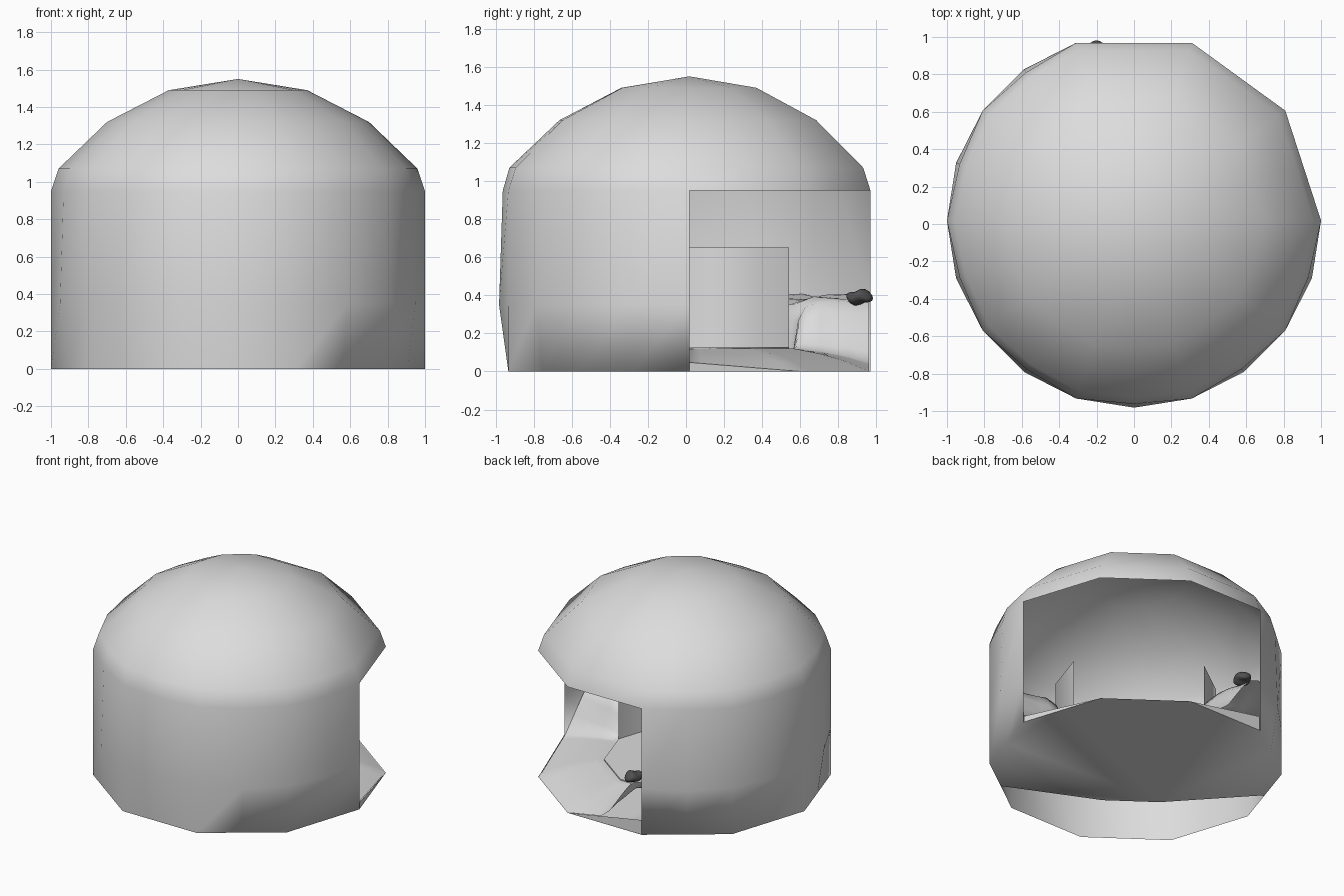
import bpy, bmesh, math

if "Cube" in bpy.data.objects:
    bpy.data.objects.remove(bpy.data.objects["Cube"])

CY = 0.018                      # centre of the round plan along y


def material(name, value):
    m = bpy.data.materials.new(name)
    m.diffuse_color = (value, value, value, 1)
    m.use_nodes = True
    m.node_tree.nodes["Principled BSDF"].inputs["Base Color"].default_value = m.diffuse_color
    return m


GREY = material("light_grey", 0.72)
DARK = material("dark_grey", 0.08)


def deca(deg):
    """Radius of a unit ten-sided outline at an angle."""
    return math.cos(math.radians(18)) / math.cos(math.radians(deg % 36 - 18))


def point(deg, r, z):
    a = math.radians(deg)
    return (r * math.cos(a), CY + r * math.sin(a), z)


def skin(bm, rows, closed=False, apex=None):
    """Skin rows of points; optionally close each row and cap the last one."""
    grid = [[bm.verts.new(p) for p in row] for row in rows]
    n = len(grid[0])
    span = n if closed else n - 1
    for lo, hi in zip(grid, grid[1:]):
        for i in range(span):
            j = (i + 1) % n
            bm.faces.new((lo[i], lo[j], hi[j], hi[i]))
    if apex:
        tip = bm.verts.new(apex)
        for i in range(span):
            bm.faces.new((grid[-1][i], grid[-1][(i + 1) % n], tip))


def finish(name, bm, angle, mat=GREY):
    bmesh.ops.remove_doubles(bm, verts=bm.verts, dist=0.0005)
    me = bpy.data.meshes.new(name)
    bm.to_mesh(me)
    bm.free()
    ob = bpy.data.objects.new(name, me)
    bpy.context.collection.objects.link(ob)
    me.materials.append(mat)
    bpy.ops.object.select_all(action='DESELECT')
    ob.select_set(True)
    bpy.context.view_layer.objects.active = ob
    bpy.ops.object.shade_smooth_by_angle(angle=math.radians(angle))


def smooth(t):
    t = max(0.0, min(1.0, t))
    return t * t * (3 - 2 * t)


def rim_radius(deg, bulge):
    """Ten-sided in the opening, rounder where the wall stands."""
    d = deca(deg)
    return d if 0 < deg % 360 < 108 else d + (1 - d) * bulge


# Outer body: wall open over three of ten sides, roof, and base plate
body = bmesh.new()
skin(body, [[point(a, rim_radius(a, b), z) for a in range(108, 361, 18)]
            for z, b in ((0, 0), (0.35, 1), (0.95, 0.6))])
skin(body, [[point(a, r * rim_radius(a, b), z) for a in range(0, 360, 18)]
            for r, z, b in ((1, 0.95, 0.6), (0.96, 1.07, 0.7),
                            (0.70, 1.32, 0.5), (0.37, 1.49, 0.3))],
     closed=True, apex=(0, CY, 1.55))
plate = [point(a, deca(a), 0) for a in range(-54, 163, 18)]
plate += [point(a, 0.48, 0) for a in (210, 258)]
body.faces.new([body.verts.new(p) for p in reversed(plate)])
finish("outer_body", body, 120)


# Floor: level in the middle, down to the ground at the opening,
# rising to a lumpy bank between the inner screen and the outer wall
def floor_rim(deg):
    if deg > 72:
        return 0.11 * min(1, (deg - 72) / 36)
    return 0.05 * max(0, 1 - (deg + 2) / 38)


def floor_point(deg, r, z, t):
    end = smooth((deg - 88) / 18) * smooth((360 - deg) / 14)
    low = 0.12 + (floor_rim(deg) - 0.12) * t
    lump = 0.025 * math.sin(deg * 0.21 + r * 9) * math.sin(r * 15) if r > 0.62 else 0
    return point(deg, r * deca(deg), low + (z + lump - low) * end)


floor = bmesh.new()
skin(floor, [[floor_point(a, r, z, t) for a in range(0, 360, 4)]
             for r, z, t in ((0.993, 0.39, 1), (0.88, 0.39, 0.6), (0.80, 0.37, 0.4),
                             (0.72, 0.37, 0.22), (0.64, 0.35, 0.1),
                             (0.60, 0.27, 0.03), (0.575, 0.12, 0))],
     closed=True, apex=(0, CY, 0.12))
finish("floor", floor, 60)

# Low kerbs closing the floor edge beside the wall ends
for name, angles in (("left_kerb", (72, 84, 96, 108)), ("right_kerb", (0, 12, 24, 36))):
    kerb = bmesh.new()
    skin(kerb, [[point(a, deca(a) * 0.998, z * floor_rim(a)) for a in angles]
                for z in (0, 1)])
    finish(name, kerb, 40)

# Inner round screen, open on the same side, on a thin round pad
screen = bmesh.new()
skin(screen, [[point(a, 0.55, z) for a in range(108, 361, 36)] for z in (0.12, 0.65)])
finish("inner_screen", screen, 40)
pad = bmesh.new()
skin(pad, [[point(a, 0.55, z) for a in range(0, 360, 36)] for z in (0.12, 0.129)],
     closed=True, apex=(0, CY, 0.129))
finish("inner_pad", pad, 40)

# Dark lump lying on the bank beside the wall end
lump = bmesh.new()
bmesh.ops.create_icosphere(lump, subdivisions=3, radius=1)
for v in lump.verts:
    x, y, z = v.co
    v.co = (-0.20 + 0.055 * x, 0.912 + 0.07 * y,
            0.39 + 0.038 * z + 0.008 * math.sin(4 * y + 2 * x))
finish("dark_lump", lump, 60, DARK)
